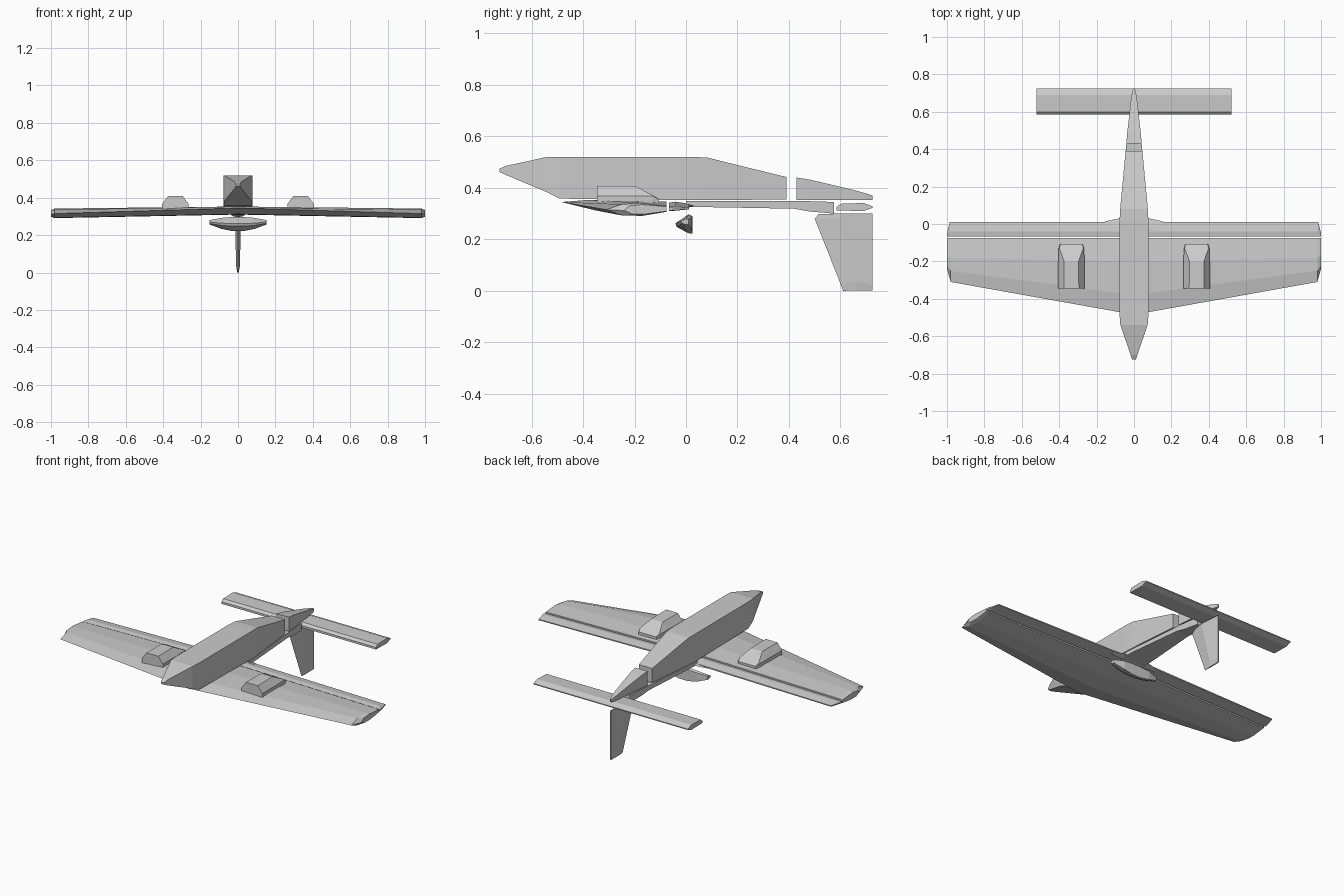
import bpy, bmesh


def loft(name, sections):
    """Skin a list of equal-length point loops and cap both ends."""
    bm = bmesh.new()
    loops = [[bm.verts.new(p) for p in s] for s in sections]
    n = len(loops[0])
    for a, b in zip(loops, loops[1:]):
        for i in range(n):
            j = (i + 1) % n
            bm.faces.new((a[i], a[j], b[j], b[i]))
    bm.faces.new(loops[0])
    bm.faces.new(loops[-1])
    bmesh.ops.recalc_face_normals(bm, faces=bm.faces)
    me = bpy.data.meshes.new(name)
    bm.to_mesh(me)
    bm.free()
    ob = bpy.data.objects.new(name, me)
    bpy.context.collection.objects.link(ob)
    return ob


def box(y, hw, z0, z1):
    """Rectangular cross-section across the body."""
    return [(-hw, y, z0), (hw, y, z0), (hw, y, z1), (-hw, y, z1)]


def boxes(name, rows):
    return loft(name, [box(*r) for r in rows])


def span(name, stations):
    """Loft (x, yz-profile) stations, mirrored to both sides of x = 0."""
    left = [[(-x, y, z) for y, z in prof] for x, prof in reversed(stations) if x > 0]
    right = [[(x, y, z) for y, z in prof] for x, prof in stations]
    return loft(name, left + right)


# Body: nose to the gap in front of the tail
boxes("fuselage", [
    (-0.725, 0.010, 0.462, 0.474),
    (-0.70, 0.018, 0.450, 0.485),
    (-0.54, 0.073, 0.383, 0.520),
    (-0.49, 0.077, 0.358, 0.520),
    (0.02, 0.077, 0.352, 0.520),
    (0.08, 0.074, 0.352, 0.518),
    (0.39, 0.045, 0.355, 0.442)])

# Upper tail cone
boxes("tail_cone", [
    (0.43, 0.041, 0.353, 0.440),
    (0.48, 0.037, 0.353, 0.432),
    (0.65, 0.018, 0.353, 0.392),
    (0.70, 0.011, 0.353, 0.378),
    (0.725, 0.004, 0.353, 0.370)])

# Slim lower boom joining wing and tail
boxes("tail_boom", [
    (0.0, 0.077, 0.325, 0.348),
    (0.08, 0.073, 0.325, 0.348),
    (0.42, 0.042, 0.319, 0.348),
    (0.48, 0.036, 0.308, 0.348),
    (0.575, 0.026, 0.300, 0.345)])

# Main wing with faceted section and clipped tips
root = [(-0.485, 0.345), (-0.38, 0.353), (-0.20, 0.353), (-0.075, 0.346),
        (-0.075, 0.322), (-0.20, 0.310), (-0.35, 0.312)]
tip = [(-0.31, 0.315), (-0.25, 0.336), (-0.18, 0.342), (-0.075, 0.330),
       (-0.075, 0.307), (-0.17, 0.291), (-0.25, 0.293)]
cap = [(-0.24, 0.312), (-0.22, 0.330), (-0.17, 0.335), (-0.075, 0.327),
       (-0.075, 0.309), (-0.16, 0.298), (-0.21, 0.299)]
span("wing", [(0, root), (0.98, tip), (1.0, cap)])

# Full-span flap behind the wing
flap_root = [(-0.067, 0.342), (-0.04, 0.346), (0.012, 0.338), (0.012, 0.330), (-0.067, 0.325)]
flap_tip = [(-0.067, 0.326), (-0.04, 0.330), (0.012, 0.322), (0.012, 0.316), (-0.067, 0.309)]
flap_cap = [(-0.067, 0.324), (-0.06, 0.326), (-0.05, 0.322), (-0.05, 0.314), (-0.067, 0.311)]
span("flap", [(0, flap_root), (0.985, flap_tip), (1.0, flap_cap)])

# Horizontal tail
span("tailplane", [(0.52, [
    (0.585, 0.325), (0.60, 0.338), (0.69, 0.341), (0.725, 0.328),
    (0.725, 0.322), (0.69, 0.310), (0.585, 0.312)])])


# Downward fin: diamond section with a blunt ridged tip
def fin_section(y0, ym, y1, z0, zm, z1, hw):
    return [(0, y0, z0), (hw, ym, zm), (0.003, y1, z1), (-0.003, y1, z1), (-hw, ym, zm)]


loft("tail_fin", [
    fin_section(0.515, 0.60, 0.725, 0.298, 0.300, 0.300, 0.014),
    fin_section(0.50, 0.60, 0.725, 0.280, 0.280, 0.280, 0.014),
    fin_section(0.602, 0.66, 0.725, 0.022, 0.038, 0.022, 0.011),
    fin_section(0.610, 0.66, 0.725, 0.000, 0.001, 0.002, 0.004)])

# Faceted fairing slung under the wing
mid = [(-0.042, 0.262), (-0.036, 0.248), (0.008, 0.224), (0.025, 0.222),
       (0.025, 0.290), (0.010, 0.297)]
shoulder = [(-0.036, 0.264), (-0.030, 0.252), (0.005, 0.236), (0.024, 0.234),
            (0.024, 0.287), (0.008, 0.292)]
edge = [(-0.020, 0.270), (-0.015, 0.262), (0.000, 0.257), (0.010, 0.257),
        (0.010, 0.278), (0.000, 0.280)]
span("belly_fairing", [(0.03, mid), (0.09, shoulder), (0.153, edge)])

# Small wing-root wedges behind the trailing edge
for side in (-1, 1):
    loft("root_wedge", [
        [(side * 0.07, -0.01, 0.318), (side * 0.07, 0.032, 0.330), (side * 0.07, -0.01, 0.342)],
        [(side * 0.155, -0.01, 0.318), (side * 0.155, 0.014, 0.328), (side * 0.155, -0.01, 0.338)]])


# Wing pods: sloped sides and a ramped rear
def pod_section(cx, y, low, high, z1):
    return [(cx - low, y, 0.335), (cx + low, y, 0.335), (cx + low, y, min(0.368, z1 - 0.002)),
            (cx + high, y, z1), (cx - high, y, z1), (cx - low, y, min(0.368, z1 - 0.002))]


for side in (-1, 1):
    cx = side * 0.335
    loft("wing_pod", [
        pod_section(cx, -0.345, 0.070, 0.040, 0.408),
        pod_section(cx, -0.20, 0.070, 0.038, 0.408),
        pod_section(cx, -0.13, 0.068, 0.064, 0.372),
        pod_section(cx, -0.107, 0.060, 0.058, 0.358)])
